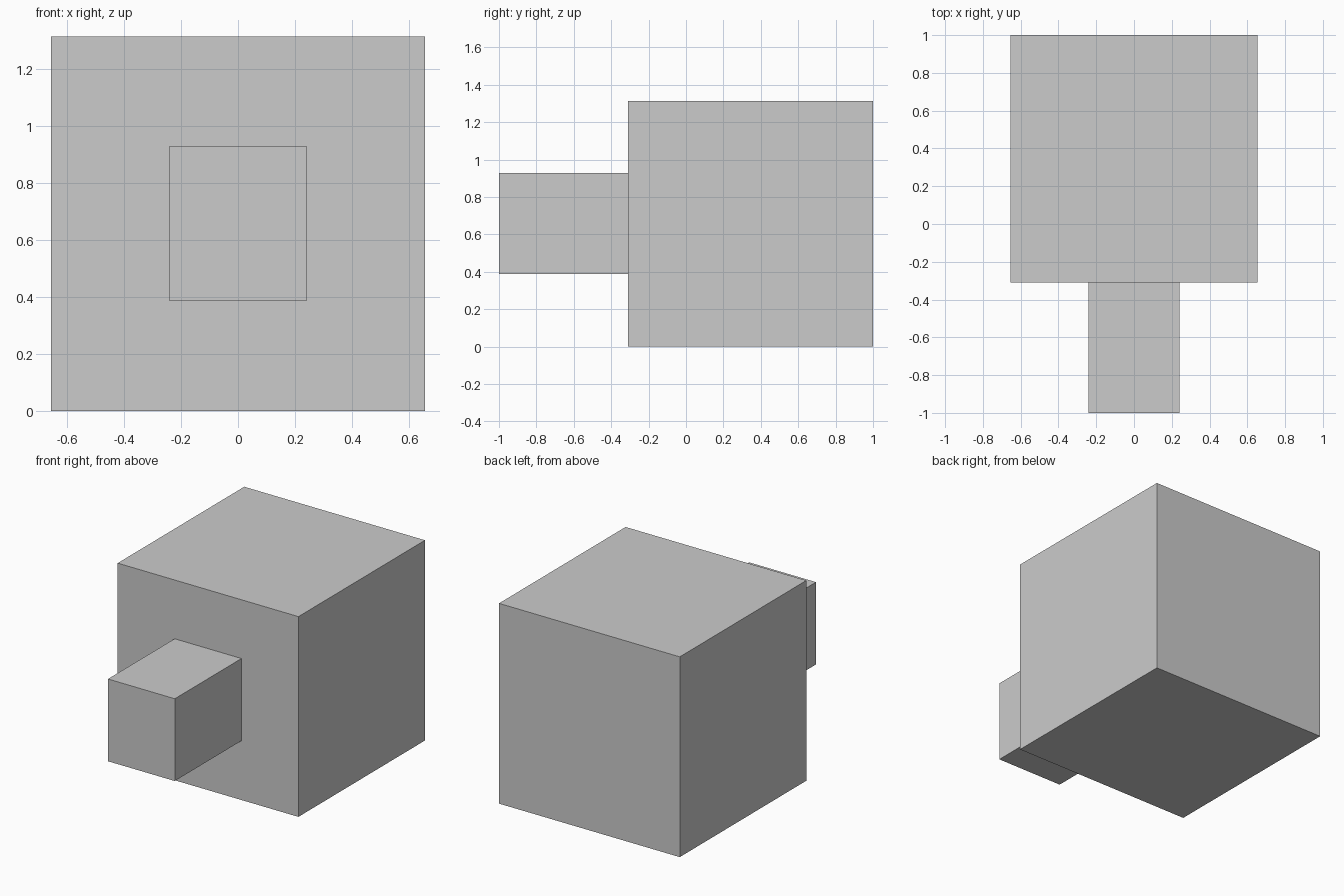
import bpy

if "Cube" in bpy.data.objects:
    bpy.data.objects.remove(bpy.data.objects["Cube"])


def box(name, lo, hi):
    """Add a box spanning the two opposite corners."""
    centre = [(a + b) / 2 for a, b in zip(lo, hi)]
    bpy.ops.mesh.primitive_cube_add(size=1, location=centre)
    ob = bpy.context.object
    ob.name = name
    ob.scale = [b - a for a, b in zip(lo, hi)]
    bpy.ops.object.transform_apply(location=False, rotation=False, scale=True)
    return ob


# Large cubic body at the back
box("main_body", (-0.655, -0.31, 0.0), (0.655, 1.0, 1.312))

# Smaller block projecting from the middle of the front face
box("front_block", (-0.242, -1.0, 0.388), (0.242, -0.31, 0.927))
